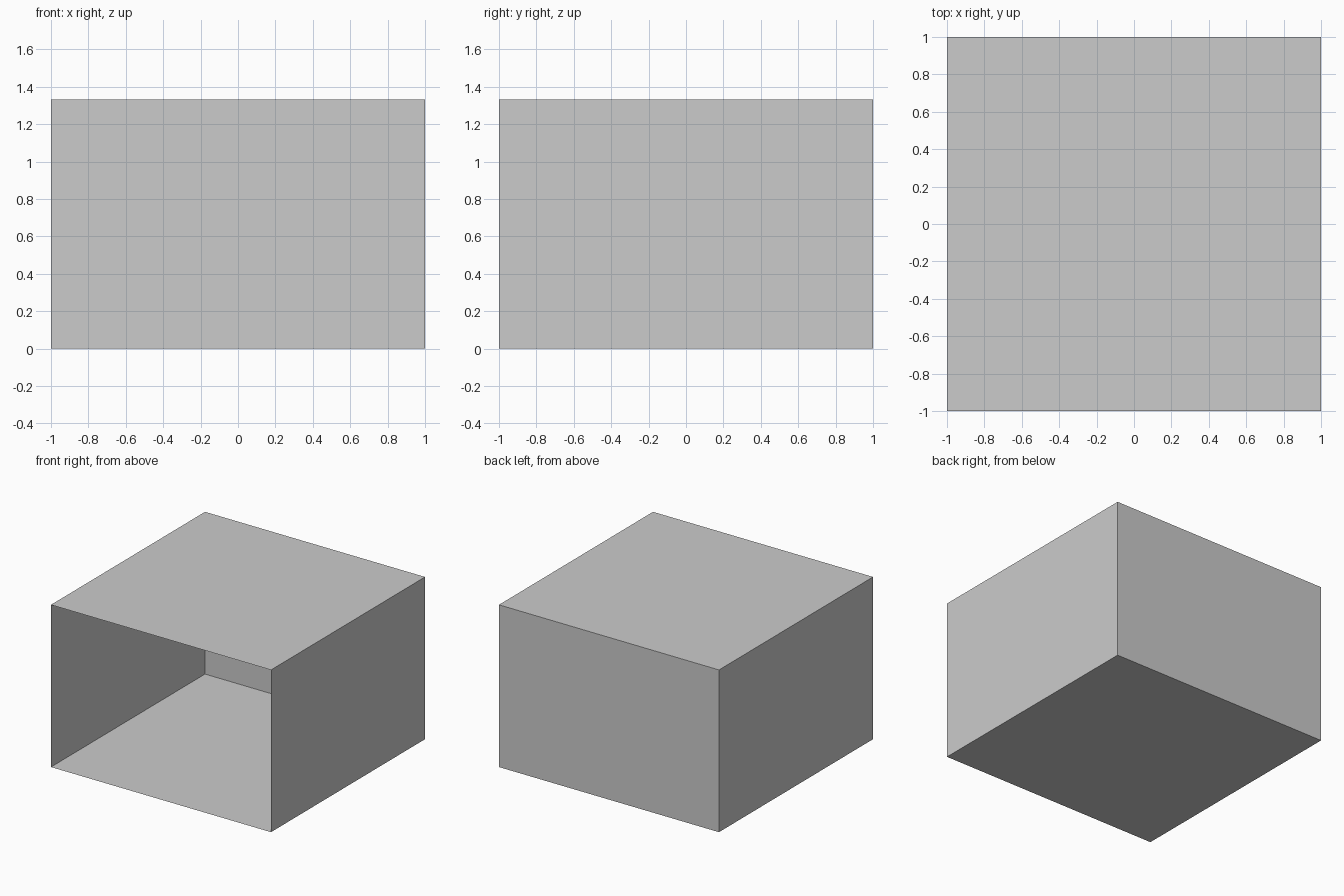
import bpy
import bmesh
from mathutils import Matrix

if "Cube" in bpy.data.objects:
    bpy.data.objects.remove(bpy.data.objects["Cube"])

WIDTH, DEPTH, HEIGHT = 2.0, 2.0, 1.333

# Thin-walled box shell, open at the front
bm = bmesh.new()
bmesh.ops.create_cube(
    bm, size=1.0,
    matrix=Matrix.Translation((0, 0, HEIGHT / 2)) @ Matrix.Diagonal((WIDTH, DEPTH, HEIGHT, 1)))
bm.normal_update()
front = [f for f in bm.faces if f.normal.y < -0.9]
bmesh.ops.delete(bm, geom=front, context='FACES_ONLY')

mesh = bpy.data.meshes.new("open_box_shell")
bm.to_mesh(mesh)
bm.free()
box = bpy.data.objects.new("open_box_shell", mesh)
bpy.context.collection.objects.link(box)
